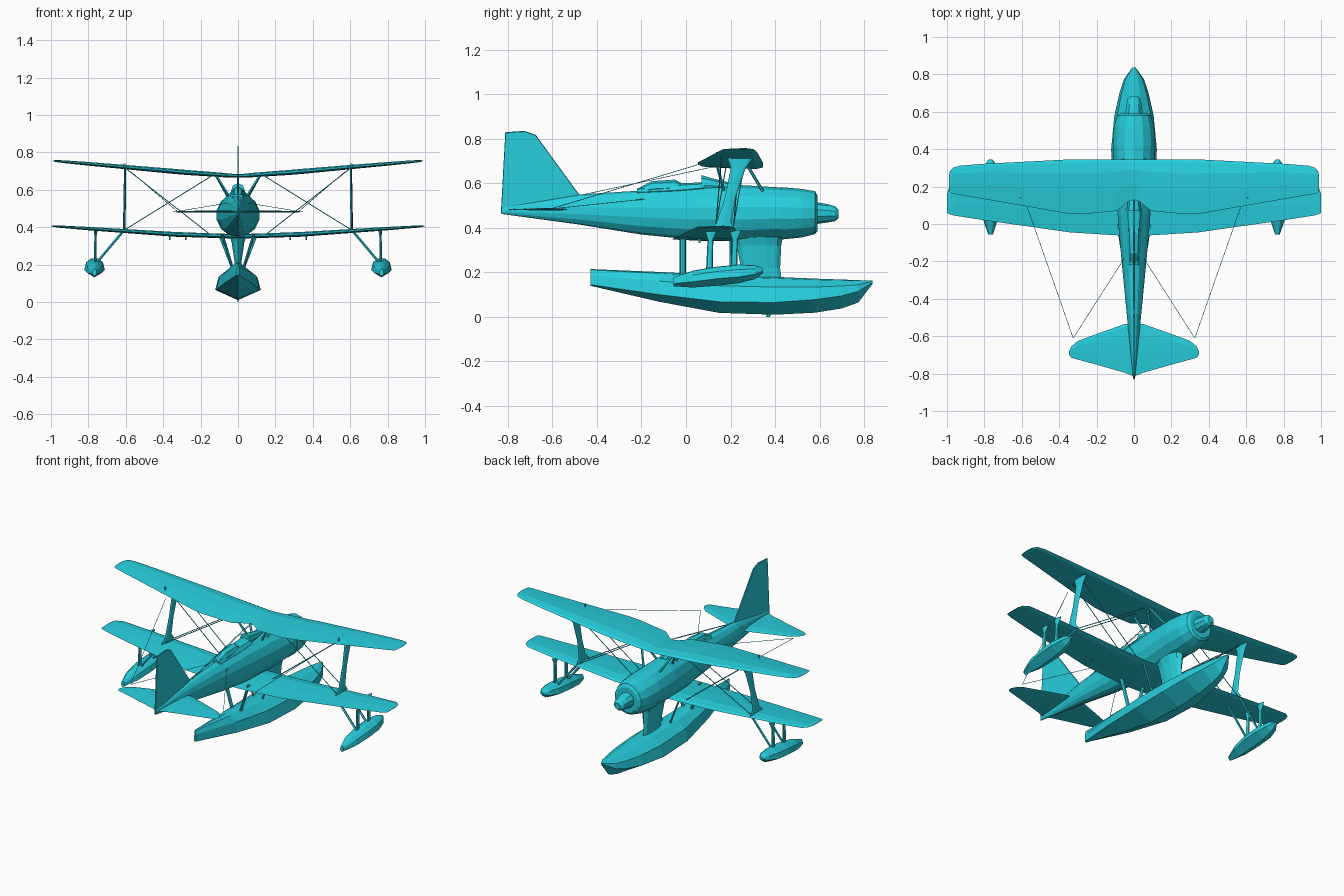
import bpy, bmesh, math
from mathutils import Vector

paint = bpy.data.materials.new("cyan_paint")
paint.diffuse_color = (0.02, 0.62, 0.72, 1)


def loft(name, rings):
    """Skin equal-sized rings of points and cap both ends."""
    bm = bmesh.new()
    vs = [[bm.verts.new(p) for p in r] for r in rings]
    n = len(rings[0])
    for a, b in zip(vs, vs[1:]):
        for i in range(n):
            bm.faces.new((a[i], a[(i + 1) % n], b[(i + 1) % n], b[i]))
    bm.faces.new(vs[0][::-1])
    bm.faces.new(vs[-1])
    bmesh.ops.remove_doubles(bm, verts=bm.verts, dist=1e-5)
    bmesh.ops.recalc_face_normals(bm, faces=bm.faces)
    me = bpy.data.meshes.new(name)
    bm.to_mesh(me)
    bm.free()
    me.materials.append(paint)
    ob = bpy.data.objects.new(name, me)
    bpy.context.collection.objects.link(ob)
    return ob


def mirrored(ob):
    ob.modifiers.new("mirror", 'MIRROR').use_mirror_merge = False
    return ob


def rod(name, p, q, r):
    """Round rod, mirrored to both sides."""
    p, q = Vector(p), Vector(q)
    rot = (q - p).to_track_quat('Z', 'Y')
    ring = [rot @ Vector((r * math.cos(a), r * math.sin(a), 0))
            for a in (i * math.tau / 5 for i in range(5))]
    return mirrored(loft(name, [[p + v for v in ring], [q + v for v in ring]]))


def blade(name, stations, sides=8):
    """Streamlined strut through (x, y, z, half_x, half_y) stations."""
    return loft(name, [[(x + hx * math.sin(i * math.tau / sides),
                         y + hy * math.cos(i * math.tau / sides), z)
                        for i in range(sides)] for x, y, z, hx, hy in stations])


def body(name, stations, sides=14, x0=0):
    """Faceted body through (y, half_width, bottom, middle, top) stations."""
    rings = []
    for y, w, zb, zm, zt in stations:
        ring = []
        for i in range(sides):
            a = i * math.tau / sides
            c = math.cos(a)
            ring.append((x0 + w * math.sin(a), y, zm + c * ((zt - zm) if c > 0 else (zm - zb))))
        rings.append(ring)
    return loft(name, rings)


AIRFOIL = [(0, 0), (.06, .55), (.25, 1), (.6, .7), (1, 0), (.6, -.35), (.12, -.5)]


def wing(name, stations):
    """Wing half through (x, leading_y, trailing_y, z, thickness) stations, mirrored."""
    return mirrored(loft(name, [[(x, le + (te - le) * u, z + t * v) for u, v in AIRFOIL]
                                for x, le, te, z, t in stations]))


def float_hull(name, stations, x0=0):
    """V-bottomed hull through (y, half_width, keel, chine, top) stations."""
    rings = []
    for y, w, k, c, t in stations:
        half = [(w, c), (w * .85, c + (t - c) * .6), (w * .4, c + (t - c) * .94)]
        prof = [(0, k)] + half + [(0, t)] + [(-a, b) for a, b in half[::-1]]
        rings.append([(x0 + a, y, b) for a, b in prof])
    return loft(name, rings)


# Fuselage, cowling nose and engine hub
body("fuselage", [(-.825, .006, .462, .475, .492), (-.48, .04, .415, .475, .55),
                  (-.2, .068, .37, .47, .568), (.05, .09, .345, .465, .588),
                  (.25, .108, .343, .465, .592), (.42, .115, .352, .468, .582),
                  (.5, .112, .358, .468, .573)])
body("cowling", [(.43, .117, .348, .466, .583), (.52, .11, .357, .466, .575),
                 (.58, .092, .372, .465, .565), (.59, .075, .385, .465, .545)])
body("engine_hub", [(.57, .052, .415, .467, .518), (.64, .042, .425, .465, .506),
                    (.67, .036, .43, .463, .497), (.685, .02, .442, .463, .483)], 10)

# Cockpit fairings on the spine
body("windscreen", [(.07, .038, .55, .59, .637), (.12, .034, .55, .59, .622),
                    (.23, .022, .55, .575, .596)], 8)
body("cockpit_rim", [(-.22, .03, .54, .56, .578), (-.03, .042, .54, .57, .6),
                     (.08, .045, .55, .58, .605)], 8)
body("rear_cockpit", [(-.22, .018, .54, .56, .575), (-.155, .03, .54, .575, .61),
                      (-.05, .034, .54, .58, .617), (-.02, .03, .54, .575, .602)], 8)

# Fin and rudder
fin = [(-.832, .465), (-.812, .83), (-.725, .836), (-.675, .818), (-.48, .55), (-.5, .48)]
cy, cz = -.72, .6
loft("tail_fin", [[(x, cy + (y - cy) * s, cz + (z - cz) * s) for y, z in fin]
                  for x, s in ((-.004, .985), (0, 1), (.004, .985))])

# Wings and tailplane
wing("upper_wing", [(0, .345, .13, .672, .014), (.03, .345, .12, .672, .014),
                    (.09, .345, .07, .676, .016), (.28, .345, .052, .689, .018),
                    (.35, .345, .055, .695, .018), (.8, .322, .133, .736, .013),
                    (.93, .312, .155, .748, .010), (.97, .3, .162, .752, .007),
                    (.985, .28, .17, .754, .004), (.99, .25, .2, .755, .002)])
wing("lower_wing", [(0, .235, -.062, .348, .016), (.1, .235, -.06, .35, .016),
                    (.34, .235, -.045, .358, .017), (.8, .225, .02, .39, .012),
                    (.96, .215, .045, .402, .008), (.99, .19, .053, .405, .004),
                    (1, .16, .06, .405, .002)])
wing("tailplane", [(0, -.53, -.815, .482, .008), (.05, -.535, -.795, .482, .008),
                   (.2, -.588, -.752, .482, .007), (.3, -.625, -.725, .482, .005),
                   (.335, -.655, -.715, .482, .003), (.347, -.68, -.7, .482, .002)])

# Interplane and cabane struts
mirrored(blade("interplane_strut", [(.608, .165, .385, .006, .065), (.608, .17, .42, .006, .034),
                                    (.606, .2, .54, .007, .024), (.604, .235, .67, .006, .034),
                                    (.604, .245, .722, .006, .06)]))
for n, a, b in (("front", (.055, .345, .565), (.12, .275, .682)),
                ("middle", (.055, .215, .57), (.12, .265, .682)),
                ("rear", (.05, .17, .57), (.12, .14, .682))):
    rod(n + "_cabane_strut", a, b, .007)

# Main float with its pylon and struts
float_hull("main_float", [(-.43, .006, .14, .145, .215), (-.12, .075, .068, .1, .202),
                          (.15, .115, .018, .068, .188), (.4, .122, .01, .065, .18),
                          (.58, .105, .019, .078, .172), (.7, .078, .038, .095, .168),
                          (.775, .053, .065, .115, .165), (.838, .008, .148, .154, .163)])
blade("float_pylon", [(0, .34, .165, .016, .09), (0, .335, .22, .02, .088),
                      (0, .328, .32, .036, .1), (0, .322, .375, .055, .115)], 10)
mirrored(blade("rear_float_strut", [(.03, -.015, .185, .007, .014),
                                    (.085, -.015, .365, .007, .014)]))
rod("middle_float_strut", (.03, .2, .18), (.1, .2, .36), .006)
blade("drain_fin", [(0, .37, .0, .004, .008), (0, .37, .02, .004, .012)], 6)

# Wing tip floats with their struts
mirrored(float_hull("tip_float", [(-.057, .012, .138, .15, .178), (.03, .042, .132, .158, .208),
                                  (.14, .055, .14, .172, .226), (.24, .053, .152, .18, .235),
                                  (.31, .036, .17, .192, .232), (.346, .01, .197, .205, .218)], .767))
for n, y in (("front", .215), ("rear", .105)):
    mirrored(blade("tip_float_" + n + "_strut", [(.764, y, .21, .007, .015),
                                                 (.762, y + .005, .35, .006, .013),
                                                 (.76, y + .008, .39, .01, .03)]))
    rod("tip_float_" + n + "_brace", (.752, y, .215), (.615, y, .378), .007)

# Bracing and aerial wires
for i, y in enumerate((.16, .24)):
    rod(f"landing_wire_{i}", (.6, y - .03, .39), (.14, y + .02, .675), .0025)
    rod(f"flying_wire_{i}", (.6, y, .715), (.15, y - .03, .362), .0025)
rod("aerial_wire_outer", (.57, .09, .695), (.325, -.61, .485), .0015)
rod("aerial_wire_inner", (.325, -.61, .485), (.05, -.18, .53), .0015)
rod("spine_aerial", (.004, .13, .676), (.002, -.46, .55), .0015)

# Small fittings under the lower wing and on the upper wing
for x in (.28, .365):
    rod("wing_rack", (x, .06, .332), (x, .06, .36), .005)
rod("wing_fitting", (.607, .14, .715), (.607, .14, .742), .005)
